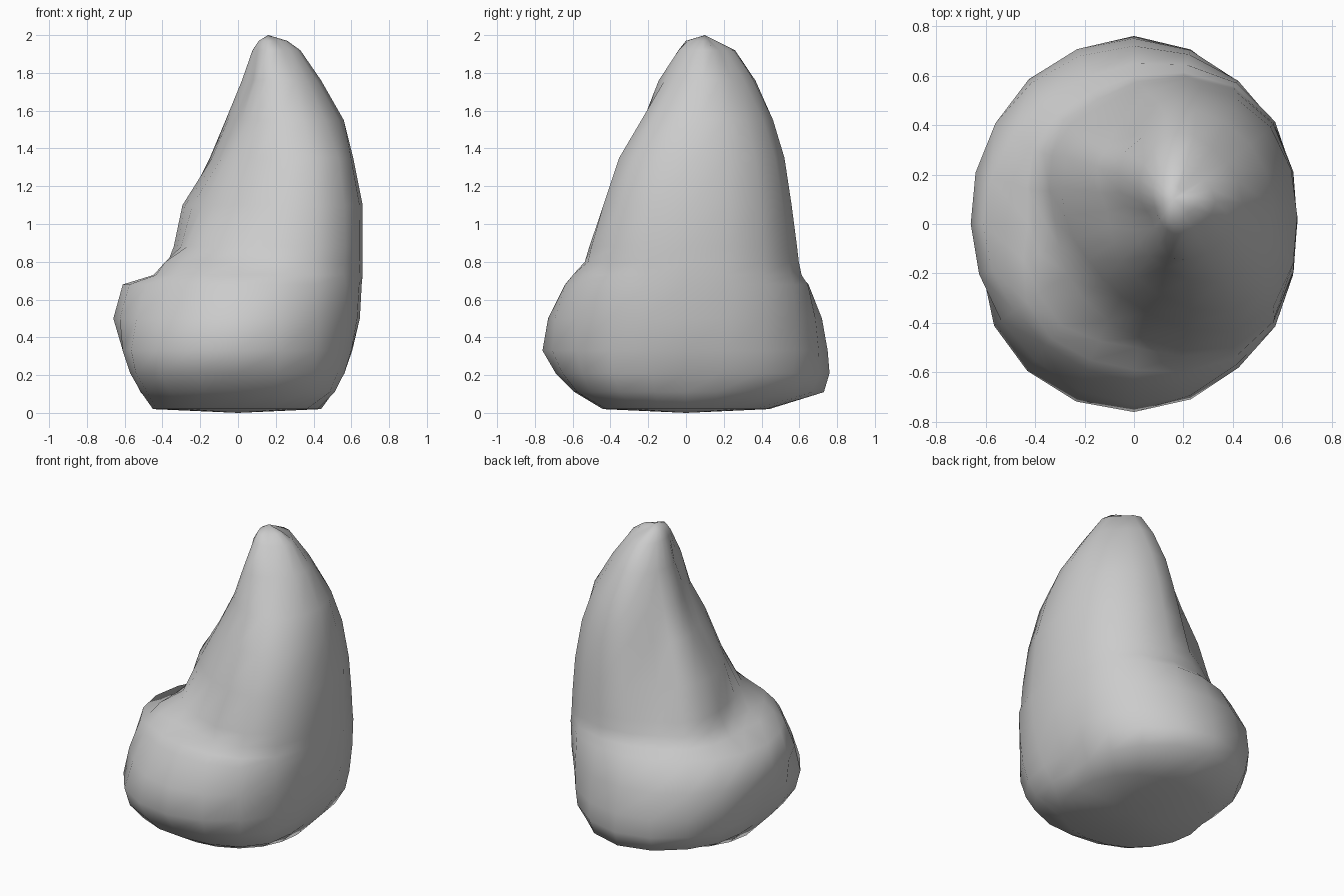
import bpy, bmesh, math

if "Cube" in bpy.data.objects:
    bpy.data.objects.remove(bpy.data.objects["Cube"])

SIDES = 20
# Cross-sections: height, then reach from the axis towards E, NE, N, NW, W, SW, S, SE
SECTIONS = [
    (0.02, .44, .45, .44, .44, .45, .45, .44, .45),
    (0.11, .50, .62, .73, .63, .51, .61, .59, .62),
    (0.21, .56, .68, .76, .68, .56, .69, .69, .67),
    (0.33, .605, .70, .75, .71, .61, .72, .76, .70),
    (0.50, .645, .71, .72, .70, .66, .67, .73, .71),
    (0.68, .655, .71, .65, .61, .61, .60, .64, .71),
    (0.73, .66, .70, .60, .53, .43, .56, .59, .69),
    (0.80, .66, .695, .58, .49, .36, .50, .50, .68),
    (0.88, .66, .69, .57, .46, .32, .35, .46, .67),
    (1.10, .66, .67, .545, .41, .28, .24, .36, .63),
    (1.35, .61, .63, .51, .30, .11, .13, .28, .56),
    (1.55, .56, .56, .46, .22, .03, .03, .18, .44),
    (1.76, .44, .44, .37, .13, -.03, -.06, .14, .30),
    (1.92, .33, .32, .26, .06, -.08, -.09, .04, .19),
    (1.97, .26, .23, .16, .01, -.11, -.12, .00, .12),
]


def around(values, a):
    """Smooth periodic interpolation of eight directional values."""
    f = a / (math.pi / 4)
    i, t = int(f), f - int(f)
    p0, p1, p2, p3 = (values[(i + k) % 8] for k in (-1, 0, 1, 2))
    return p1 + 0.5 * t * (p2 - p0 + t * (2 * p0 - 5 * p1 + 4 * p2 - p3
                                          + t * (3 * (p1 - p2) + p3 - p0)))


bm = bmesh.new()
rings = []
for z, *reach in SECTIONS:
    # the axis leans towards the peak in the upper half
    t = min(1, max(0, (z - 0.7) / 1.1))
    cx, cy = 0.16 * t, 0.09 * t
    radii = [r - cx * math.cos(k * math.pi / 4) - cy * math.sin(k * math.pi / 4)
             for k, r in enumerate(reach)]
    ring = []
    for s in range(SIDES):
        a = 2 * math.pi * s / SIDES
        r = around(radii, a)
        # valley running down the back, beside the north-west ridge
        r -= 0.10 * math.exp(-((a - 1.88) / 0.25) ** 2 - ((z - 1.25) / 0.35) ** 2)
        ring.append(bm.verts.new((cx + r * math.cos(a), cy + r * math.sin(a), z)))
    rings.append(ring)

# Skin the sections and close both ends
for lo, hi in zip(rings, rings[1:]):
    for s in range(SIDES):
        n = (s + 1) % SIDES
        bm.faces.new((lo[s], lo[n], hi[n], hi[s]))
bottom = bm.verts.new((0, 0, 0))
peak = bm.verts.new((0.16, 0.1, 2.0))
for s in range(SIDES):
    n = (s + 1) % SIDES
    bm.faces.new((rings[0][n], rings[0][s], bottom))
    bm.faces.new((rings[-1][s], rings[-1][n], peak))
bmesh.ops.recalc_face_normals(bm, faces=bm.faces)

mesh = bpy.data.meshes.new("boulder")
bm.to_mesh(mesh)
bm.free()
boulder = bpy.data.objects.new("boulder", mesh)
bpy.context.collection.objects.link(boulder)
mesh.shade_smooth()
